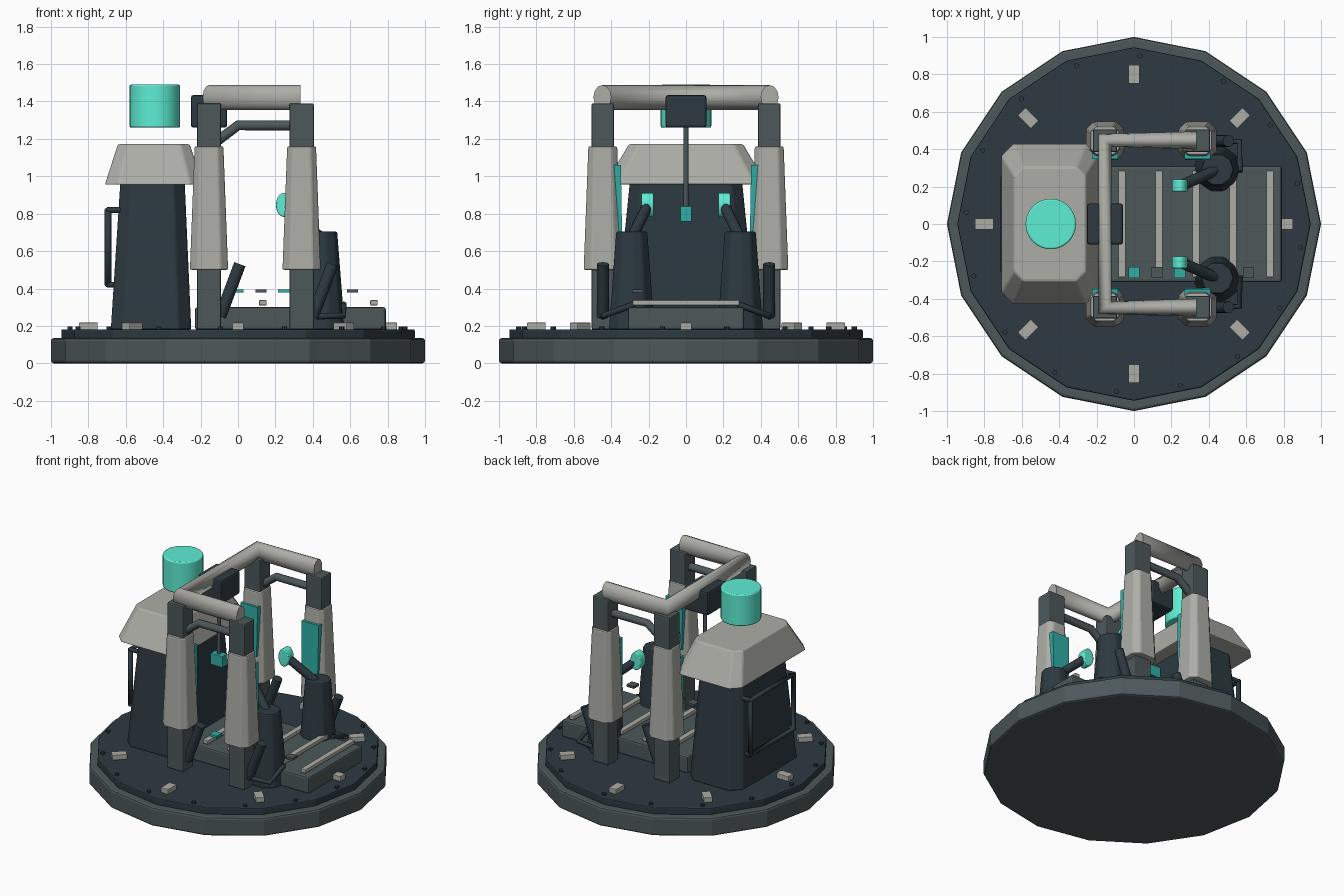
import bpy, bmesh, math
from mathutils import Vector

if "Cube" in bpy.data.objects:
    bpy.data.objects.remove(bpy.data.objects["Cube"])


def mat(name, rgb):
    m = bpy.data.materials.new(name)
    m.diffuse_color = (*rgb, 1)
    m.use_nodes = True
    m.node_tree.nodes["Principled BSDF"].inputs["Base Color"].default_value = m.diffuse_color
    return m


DARK = mat("dark_blue", (0.026, 0.042, 0.053))
GREY = mat("slate_grey", (0.075, 0.098, 0.102))
LIGHT = mat("pale_grey", (0.42, 0.42, 0.39))
CYAN = mat("cyan", (0.11, 0.86, 0.66))
TEAL = mat("teal", (0.03, 0.42, 0.38))


def finish(obj, material, bevel=0, smooth=False):
    obj.data.materials.append(material)
    if bevel:
        b = obj.modifiers.new("edge", 'BEVEL')
        b.width, b.segments, b.limit_method = bevel, 2, 'ANGLE'
    if smooth:
        bpy.ops.object.select_all(action='DESELECT')
        obj.select_set(True)
        bpy.context.view_layer.objects.active = obj
        bpy.ops.object.shade_smooth_by_angle(angle=math.radians(40))
    return obj


def loft(name, rings, material, bevel=0, smooth=False):
    """Skin a list of equal-length vertex rings and cap both ends."""
    bm = bmesh.new()
    vs = [[bm.verts.new(p) for p in r] for r in rings]
    n = len(vs[0])
    for a, b in zip(vs, vs[1:]):
        for i in range(n):
            bm.faces.new((a[i], a[(i + 1) % n], b[(i + 1) % n], b[i]))
    bm.faces.new(vs[0][::-1])
    bm.faces.new(vs[-1])
    bmesh.ops.recalc_face_normals(bm, faces=bm.faces)
    me = bpy.data.meshes.new(name)
    bm.to_mesh(me)
    bm.free()
    o = bpy.data.objects.new(name, me)
    bpy.context.collection.objects.link(o)
    return finish(o, material, bevel, smooth)


def rect(cx, cy, z, hx, hy, c=0):
    """Rectangle ring, with cut corners if c > 0."""
    if not c:
        return [(cx + sx * hx, cy + sy * hy, z) for sx, sy in ((1, 1), (-1, 1), (-1, -1), (1, -1))]
    pts = ((hx, hy - c), (hx - c, hy), (c - hx, hy), (-hx, hy - c),
           (-hx, c - hy), (c - hx, -hy), (hx - c, -hy), (hx, c - hy))
    return [(cx + x, cy + y, z) for x, y in pts]


def box(name, x0, x1, y0, y1, z0, z1, material, bevel=0):
    a = ((x0 + x1) / 2, (y0 + y1) / 2)
    h = ((x1 - x0) / 2, (y1 - y0) / 2)
    return loft(name, [rect(*a, z0, *h), rect(*a, z1, *h)], material, bevel)


def ring(cx, cy, z, r, n):
    return [(cx + r * math.cos(math.tau * i / n), cy + r * math.sin(math.tau * i / n), z) for i in range(n)]


def drum(name, cx, cy, z0, z1, r0, r1, n, material, bevel=0, smooth=False):
    return loft(name, [ring(cx, cy, z0, r0, n), ring(cx, cy, z1, r1, n)], material, bevel, smooth)


def pipe(name, pts, r, material, closed=False, zscale=1):
    cu = bpy.data.curves.new(name, 'CURVE')
    cu.dimensions = '3D'
    cu.bevel_depth, cu.bevel_resolution, cu.use_fill_caps = r, 4, True
    s = cu.splines.new('POLY')
    s.points.add(len(pts) - 1)
    for p, q in zip(s.points, pts):
        p.co = (q[0], q[1], q[2] / zscale, 1)
    s.use_cyclic_u = closed
    s.use_smooth = True
    o = bpy.data.objects.new(name, cu)
    o.scale.z = zscale
    bpy.context.collection.objects.link(o)
    cu.materials.append(material)
    return o


# Round base with bolts and perimeter pads
drum("base_disc", 0, 0, 0, 0.135, 1, 1, 16, GREY, 0.015)
drum("base_plate", 0, 0, 0.13, 0.182, 0.945, 0.945, 16, DARK, 0.008)
for i in range(16):
    a = math.radians(88 + 22 * i)
    drum(f"bolt_{i}", 0.9 * math.cos(a), 0.9 * math.sin(a), 0.18, 0.197, 0.014, 0.014, 8, DARK)
for i in range(8):
    p = box(f"perimeter_pad_{i}", 0.75, 0.85, -0.03, 0.03, 0.18, 0.218, LIGHT, 0.004)
    p.rotation_euler.z = i * math.pi / 4

# Deck with cross slats and control tiles
box("deck", -0.23, 0.79, -0.31, 0.31, 0.18, 0.3, GREY, 0.012)
for i in range(5):
    x = -0.065 + 0.198 * i
    box(f"deck_slat_{i}", x - 0.02, x + 0.02, -0.285, 0.285, 0.31, 0.338, LIGHT, 0.004)
for i in range(6):
    x = 0.1225 * i
    box(f"control_tile_{i}", x - 0.03, x + 0.03, -0.29, -0.23, 0.378, 0.394, GREY if i % 2 else TEAL)

# Rear cabinet with hood, beacon and handrail
loft("cabinet_body", [rect(-0.465, 0, 0.18, 0.215, 0.38, 0.07),
                      rect(-0.457, 0, 0.97, 0.172, 0.3, 0.06)], DARK, 0.01)
loft("cabinet_hood", [rect(-0.45, 0, 0.955, 0.262, 0.433, 0.065),
                      rect(-0.45, 0, 1.172, 0.192, 0.305, 0.05)], LIGHT, 0.01)
drum("beacon", -0.445, 0, 1.26, 1.49, 0.135, 0.135, 32, CYAN, 0.008, True)
pipe("cabinet_rail", [(-0.695, -0.25, 0.42), (-0.695, 0.25, 0.42),
                      (-0.695, 0.25, 0.82), (-0.695, -0.25, 0.82)], 0.018, DARK, True)
for y in (-0.25, 0.25):
    for z in (0.42, 0.82):
        pipe("rail_bracket", [(-0.7, y, z), (-0.62, y, z)], 0.015, DARK)

# Four gantry legs with sleeves, panels and braces
for s, side in ((-1, "front"), (1, "back")):
    y = s * 0.445
    for x, end in ((-0.155, "left"), (0.34, "right")):
        tag = f"{side}_{end}"
        box(f"leg_{tag}", x - 0.065, x + 0.065, y - 0.06, y + 0.06, 0.18, 1.39, GREY, 0.008)
        loft(f"leg_sleeve_{tag}", [rect(x, y, 0.5, 0.102, 0.102, 0.04),
                                   rect(x, y, 1.16, 0.077, 0.077, 0.03)], LIGHT, 0.008)
        yi, yo = y - s * 0.099, y - s * 0.089
        loft(f"leg_panel_{tag}", [rect(x, yi + s * 0.01, 0.7, 0.065, 0.014),
                                  rect(x, yo + s * 0.01, 1.06, 0.07, 0.018)], TEAL)
        pipe(f"leg_brace_{tag}", [(x + 0.06, y, 0.25), (x + 0.165, y, 0.53)], 0.032, DARK)
    # Side tie bar between the legs
    pipe(f"tie_bar_{side}", [(-0.13, y, 1.175), (0.0, y, 1.272), (0.3, y, 1.272)], 0.027, GREY)
    # Pylon with control arm and knob
    drum(f"pylon_{side}", 0.445, s * 0.29, 0.18, 0.705, 0.128, 0.087, 10, DARK, 0.01)
    pipe(f"control_arm_{side}", [(0.445, s * 0.29, 0.67), (0.25, s * 0.205, 0.845)], 0.03, DARK)
    rings = [[(0.245 + 0.042 * math.cos(t), s * 0.205 + dy, 0.847 + 0.064 * math.sin(t))
              for t in (math.tau * i / 24 for i in range(24))] for dy in (-0.032, 0.032)]
    loft(f"control_knob_{side}", rings, CYAN, 0.006, True)
    # Hose running from the leg foot onto the deck
    pipe(f"hose_{side}", [(0.42, s * 0.445, 0.25), (0.565, s * 0.44, 0.255),
                          (0.565, s * 0.28, 0.315)], 0.016, DARK)

# U-shaped top beam
pipe("top_beam", [(0.335, -0.447, 1.422), (-0.155, -0.447, 1.422),
                  (-0.155, 0.447, 1.422), (0.335, 0.447, 1.422)], 0.048, LIGHT, False, 1.38)

# Hanging hoist
box("hoist_housing", -0.252, -0.058, -0.11, 0.11, 1.26, 1.435, DARK, 0.015)
pipe("hoist_rod", [(-0.155, 0, 1.28), (-0.155, 0, 0.82)], 0.013, GREY)
box("hoist_block", -0.205, -0.105, -0.03, 0.03, 0.758, 0.84, TEAL, 0.004)
